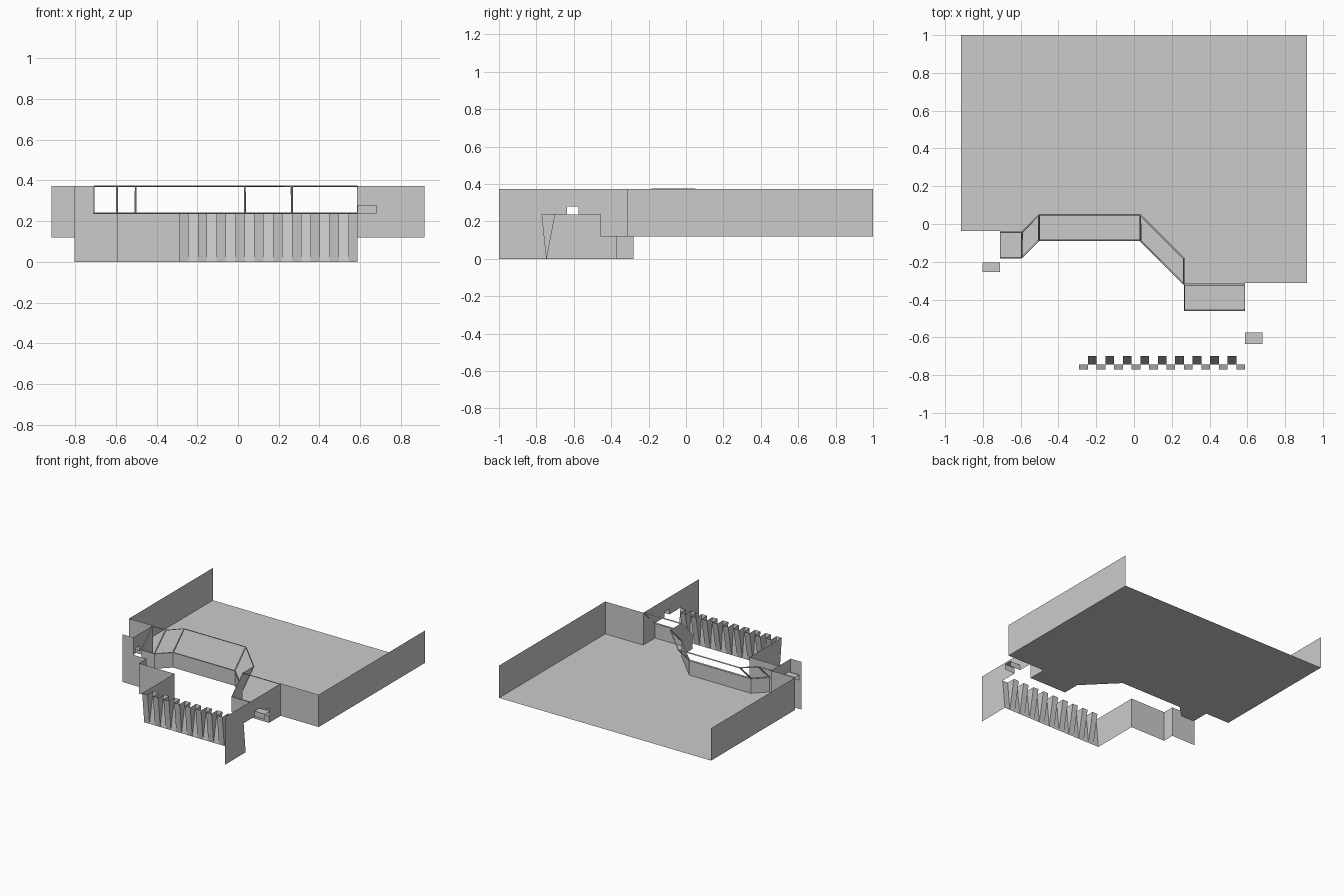
import bpy, bmesh
from mathutils import Vector

if "Cube" in bpy.data.objects:
    bpy.data.objects.remove(bpy.data.objects["Cube"])

LOW, SILL, TOP = 0.12, 0.237, 0.373   # floor, sill and wall-top heights
W = 0.917                             # half width of the back room


def make(name, polys):
    """Object from a list of polygons given as corner points."""
    bm = bmesh.new()
    for p in polys:
        bm.faces.new([bm.verts.new(c) for c in p])
    bmesh.ops.remove_doubles(bm, verts=bm.verts, dist=0.0005)
    me = bpy.data.meshes.new(name)
    bm.to_mesh(me)
    bm.free()
    ob = bpy.data.objects.new(name, me)
    bpy.context.collection.objects.link(ob)
    return ob


def strip(path, z0, z1):
    """Vertical wall faces along a plan path."""
    return [[(*a, z0), (*b, z0), (*b, z1), (*a, z1)] for a, b in zip(path, path[1:])]


def at_x(x, profile):
    """Flat wall in the plane x, profile in (y, z)."""
    return [[(x, y, z) for y, z in profile]]


# plan line of the serving counter, left to right (front edge at sill)
counter = [(-0.71, -0.18), (-0.595, -0.18), (-0.502, -0.087), (0.033, -0.087),
           (0.265, -0.32), (0.265, -0.457), (0.588, -0.457)]

# back room floor, following the counter line
outline = [(-W, 1), (-W, -0.037), (-0.71, -0.037)] + counter + [(0.588, -0.312), (W, -0.312), (W, 1)]
make("room_floor", [[(x, y, LOW) for x, y in outline]])

# back room side walls with their front returns
make("left_room_wall", strip([(-W, 1), (-W, -0.037), (-0.71, -0.037)], LOW, TOP))
make("right_room_wall", strip([(W, 1), (W, -0.312), (0.588, -0.312)], LOW, TOP))

# low wall under the windows
make("counter_low_wall", strip(counter, LOW, SILL))

# sloped window frames: bottom at the counter line, top set back
D = 0.138
for i, (a, b) in enumerate(zip(counter, counter[1:])):
    if i == 4:   # filled cheek where the line steps forward
        make("window_cheek", [[(*a, SILL), (*b, SILL),
                               (b[0], b[1] + D, TOP), (a[0], a[1] + D, TOP)]])
        continue
    quad = [(*a, SILL), (*b, SILL), (b[0], b[1] + D, TOP), (a[0], a[1] + D, TOP)]
    ob = make("window_frame", [quad])
    bm = bmesh.new()
    bm.from_mesh(ob.data)
    bm.faces.ensure_lookup_table()
    inner = bm.faces[0]
    bmesh.ops.inset_region(bm, faces=[inner], thickness=0.006, use_boundary=True)
    bmesh.ops.delete(bm, geom=[inner], context='FACES')
    bm.to_mesh(ob.data)
    bm.free()
    mod = ob.modifiers.new("thickness", 'SOLIDIFY')
    mod.thickness = 0.008
    mod.offset = 0

# end walls of the counter, each notched for a small pass-through
make("right_end_wall", at_x(0.588, [
    (-1, 0), (-0.745, 0), (-0.77, SILL), (-0.635, SILL), (-0.635, 0.28), (-0.575, 0.28),
    (-0.575, SILL), (-0.457, SILL), (-0.457, LOW), (-0.312, LOW), (-0.312, TOP), (-1, TOP)]))
make("left_end_wall", at_x(-0.71, [
    (-0.28, SILL), (-0.255, SILL), (-0.255, 0.28), (-0.203, 0.28), (-0.203, SILL),
    (-0.18, SILL), (-0.18, LOW), (-0.037, LOW), (-0.037, TOP), (-0.28, TOP)]))

# pass-through hoods: two sides and a top
for name, x0, x1, y0, y1 in (("right_hood", 0.588, 0.68, -0.635, -0.575),
                             ("left_hood", -0.71, -0.802, -0.255, -0.203)):
    sides = [strip([(x0, y), (x1, y)], SILL, 0.28)[0] for y in (y0, y1)]
    make(name, sides + [[(x0, y0, 0.28), (x1, y0, 0.28), (x1, y1, 0.28), (x0, y1, 0.28)]])

# front walls left of the slatted front
make("front_wall", strip([(-0.802, -0.28), (-0.595, -0.28), (-0.595, -0.372), (-0.29, -0.372)], 0, SILL))
make("front_upper_wall", strip([(-0.802, -0.28), (-0.71, -0.28)], SILL, TOP))
make("front_return_wall", at_x(-0.29, [(-0.372, 0), (-0.745, 0), (-0.77, SILL), (-0.372, SILL)]))

# slatted front: strips leaning forward and back in turn, joined by triangles
N, X0, X1 = 19, -0.29, 0.588
step = (X1 - X0) / N
faces = []
for i in range(N):
    a, b = X0 + i * step, X0 + (i + 1) * step
    y = -0.70 if i % 2 else -0.77
    faces.append([(a, -0.745, 0), (b, -0.745, 0), (b, y, SILL), (a, y, SILL)])
    if i:
        faces.append([(a, -0.745, 0), (a, -0.70, SILL), (a, -0.77, SILL)])
make("slatted_front", faces)
